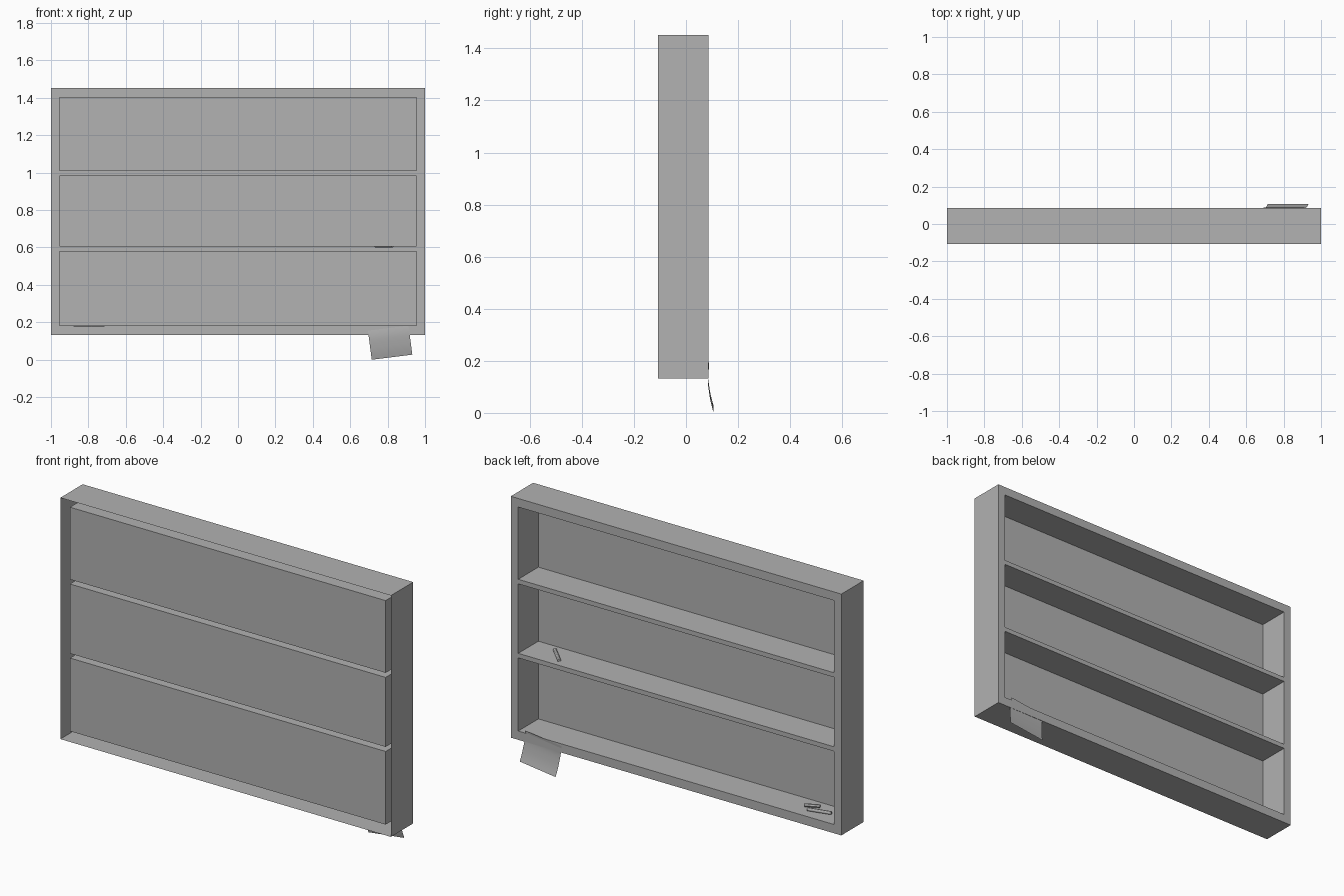
import bpy
import bmesh
from mathutils import Vector

cube = bpy.data.objects.get("Cube")
if cube:
    bpy.data.objects.remove(cube, do_unlink=True)

grey = bpy.data.materials.new("plain_grey")
grey.use_nodes = True
colour = (0.445, 0.445, 0.445, 1)
grey.diffuse_color = colour
grey.node_tree.nodes["Principled BSDF"].inputs["Base Color"].default_value = colour

FRONT, PANEL, BACK = -0.107, -0.088, 0.086


def make_object(name, bm, smooth=False):
    mesh = bpy.data.meshes.new(name)
    for face in bm.faces:
        face.smooth = smooth
    bm.to_mesh(mesh)
    bm.free()
    mesh.materials.append(grey)
    obj = bpy.data.objects.new(name, mesh)
    bpy.context.collection.objects.link(obj)
    return obj


def sheet(bm, rows):
    """Skin a grid of points."""
    grid = [[bm.verts.new(p) for p in row] for row in rows]
    return [[bm.faces.new((a[i], b[i], b[i + 1], a[i + 1]))
             for i in range(len(a) - 1)] for a, b in zip(grid, grid[1:])]


# Shelf case: a rim with three pockets, and outer walls left open at the front
xs = (-1, -0.955, 0.955, 1)
zs = (0.132, 0.18, 0.58, 0.605, 0.985, 1.01, 1.405, 1.452)
bm = bmesh.new()
cells = sheet(bm, [[(x, BACK, z) for x in xs] for z in zs])
outer_edges = [e for e in bm.edges if e.is_boundary]
walls = bmesh.ops.extrude_edge_only(bm, edges=outer_edges)["geom"]
for v in walls:
    if isinstance(v, bmesh.types.BMVert):
        v.co.y = FRONT
for row in (1, 3, 5):
    pocket = bmesh.ops.extrude_discrete_faces(bm, faces=[cells[row][1]])["faces"][0]
    # Join the panel to the rim with four walls
    rim = [v.co.copy() for v in pocket.verts]
    for v in pocket.verts:
        v.co.y = PANEL
    deep = list(pocket.verts)
    top = [bm.verts.new(p) for p in rim]
    for i in range(4):
        j = (i + 1) % 4
        bm.faces.new((top[i], top[j], deep[j], deep[i]))
bmesh.ops.remove_doubles(bm, verts=bm.verts, dist=0.0001)
bmesh.ops.recalc_face_normals(bm, faces=bm.faces)
bm.normal_update()
rim_face = next(f for f in bm.faces
                if all(abs(v.co.y - BACK) < 0.001 for v in f.verts))
if rim_face.normal.y < 0:
    bmesh.ops.reverse_faces(bm, faces=bm.faces)
make_object("shelf_case", bm)

# Curled paper tag hanging off the lower rim
bm = bmesh.new()
corner = Vector((0.715, 0, 0.0))
across = Vector((0.217, 0, 0.027))
up = Vector((-0.022, 0, 0.168))
curl = (0.106, 0.1, 0.095, 0.091, 0.088, 0.085, 0.084, 0.085, 0.0875)
sheet(bm, [[corner + across * s + up * (i / 8) + Vector((0, y, 0))
            for s in (1, 0)] for i, y in enumerate(curl)])
make_object("paper_tag", bm, smooth=True)


# Small pegs lying on the shelves
def peg(name, start, end, radius=0.009):
    start, end = Vector(start), Vector(end)
    axis = end - start
    bm = bmesh.new()
    bmesh.ops.create_cone(bm, cap_ends=True, segments=12, radius1=radius,
                          radius2=radius, depth=axis.length)
    turn = axis.to_track_quat("Z", "Y")
    for v in bm.verts:
        v.co = turn @ v.co + (start + end) / 2
    obj = make_object(name, bm)
    bpy.context.view_layer.objects.active = obj
    obj.select_set(True)
    bpy.ops.object.shade_smooth_by_angle()
    obj.select_set(False)


peg("middle_shelf_peg", (0.825, -0.045, 0.609), (0.735, 0.045, 0.609))
peg("lower_shelf_peg_a", (-0.714, -0.005, 0.187), (-0.785, -0.038, 0.187))
peg("lower_shelf_peg_b", (-0.753, 0.026, 0.187), (-0.878, -0.004, 0.187))
